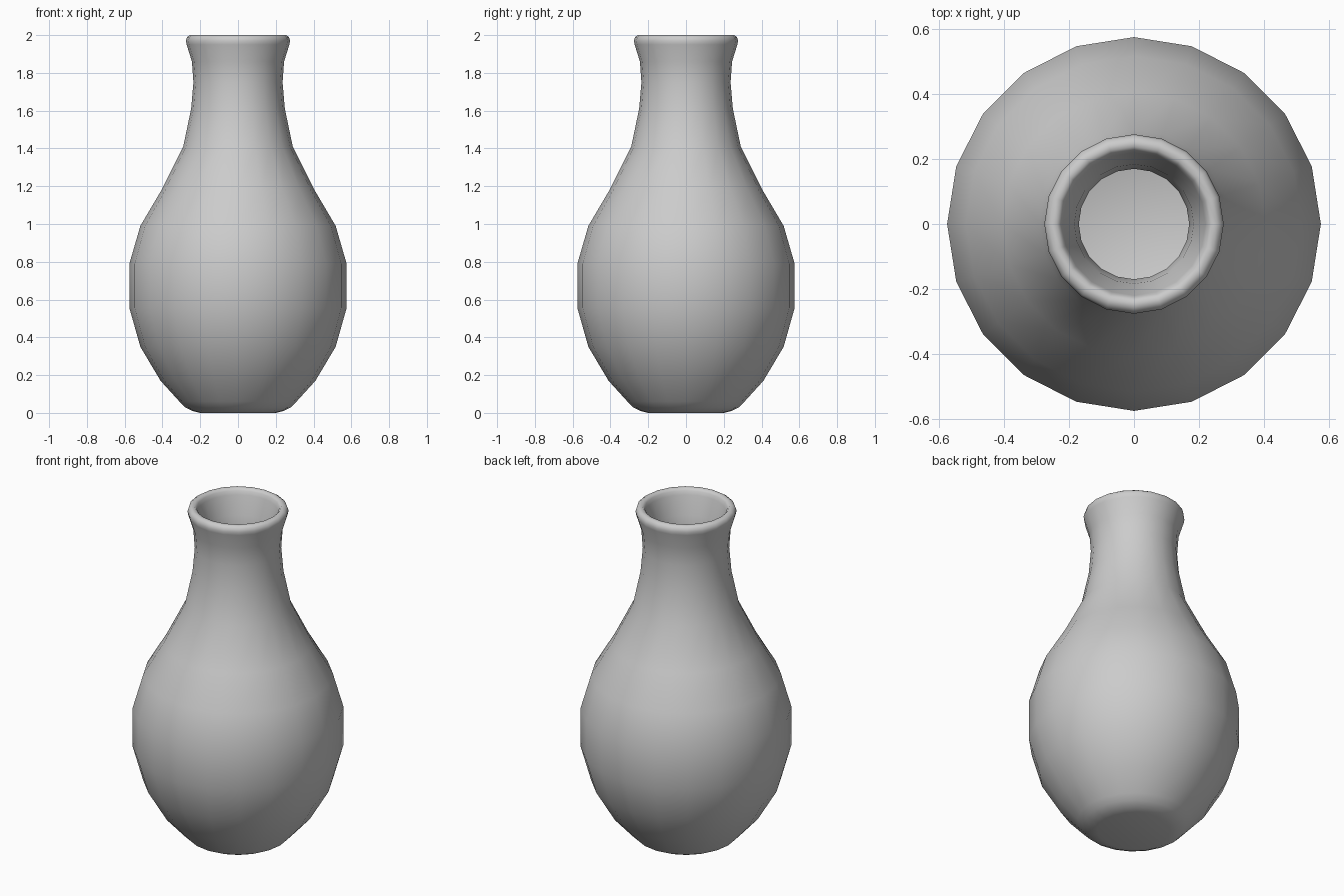
import bpy, bmesh, math

if "Cube" in bpy.data.objects:
    bpy.data.objects.remove(bpy.data.objects["Cube"])

SIDES = 20

# Profile (radius, height): outer wall, rounded rim, then inner wall to the floor
outer = [(0.20, 0.0), (0.24, 0.01), (0.28, 0.03), (0.31, 0.06), (0.41, 0.17),
         (0.517, 0.35), (0.575, 0.555), (0.575, 0.79), (0.517, 0.99),
         (0.405, 1.18), (0.29, 1.41), (0.248, 1.61), (0.236, 1.75), (0.244, 1.86)]
rim = [(0.272, 1.95), (0.276, 1.97), (0.27, 1.99), (0.255, 2.0),
       (0.238, 2.0), (0.226, 1.988), (0.22, 1.965)]
inner = [(0.184, 1.86), (0.17, 1.75), (0.183, 1.60), (0.23, 1.39), (0.35, 1.15),
         (0.46, 0.96), (0.513, 0.775), (0.513, 0.57), (0.46, 0.375),
         (0.365, 0.21), (0.27, 0.105), (0.19, 0.065)]


def lathe(name, profile):
    bm = bmesh.new()
    rings = []
    for r, z in profile:
        rings.append([bm.verts.new((r * math.cos(2 * math.pi * i / SIDES),
                                    r * math.sin(2 * math.pi * i / SIDES), z))
                      for i in range(SIDES)])
    for a, b in zip(rings, rings[1:]):
        for i in range(SIDES):
            j = (i + 1) % SIDES
            bm.faces.new((a[i], a[j], b[j], b[i]))
    # Base underneath and floor inside
    bm.faces.new(rings[0][::-1])
    bm.faces.new(rings[-1])
    bmesh.ops.recalc_face_normals(bm, faces=bm.faces[:])
    mesh = bpy.data.meshes.new(name)
    bm.to_mesh(mesh)
    bm.free()
    obj = bpy.data.objects.new(name, mesh)
    bpy.context.collection.objects.link(obj)
    return obj


# Hollow vase body
vase = lathe("vase", outer + rim + inner)
bpy.context.view_layer.objects.active = vase
vase.select_set(True)
bpy.ops.object.shade_smooth_by_angle(angle=math.radians(60))
